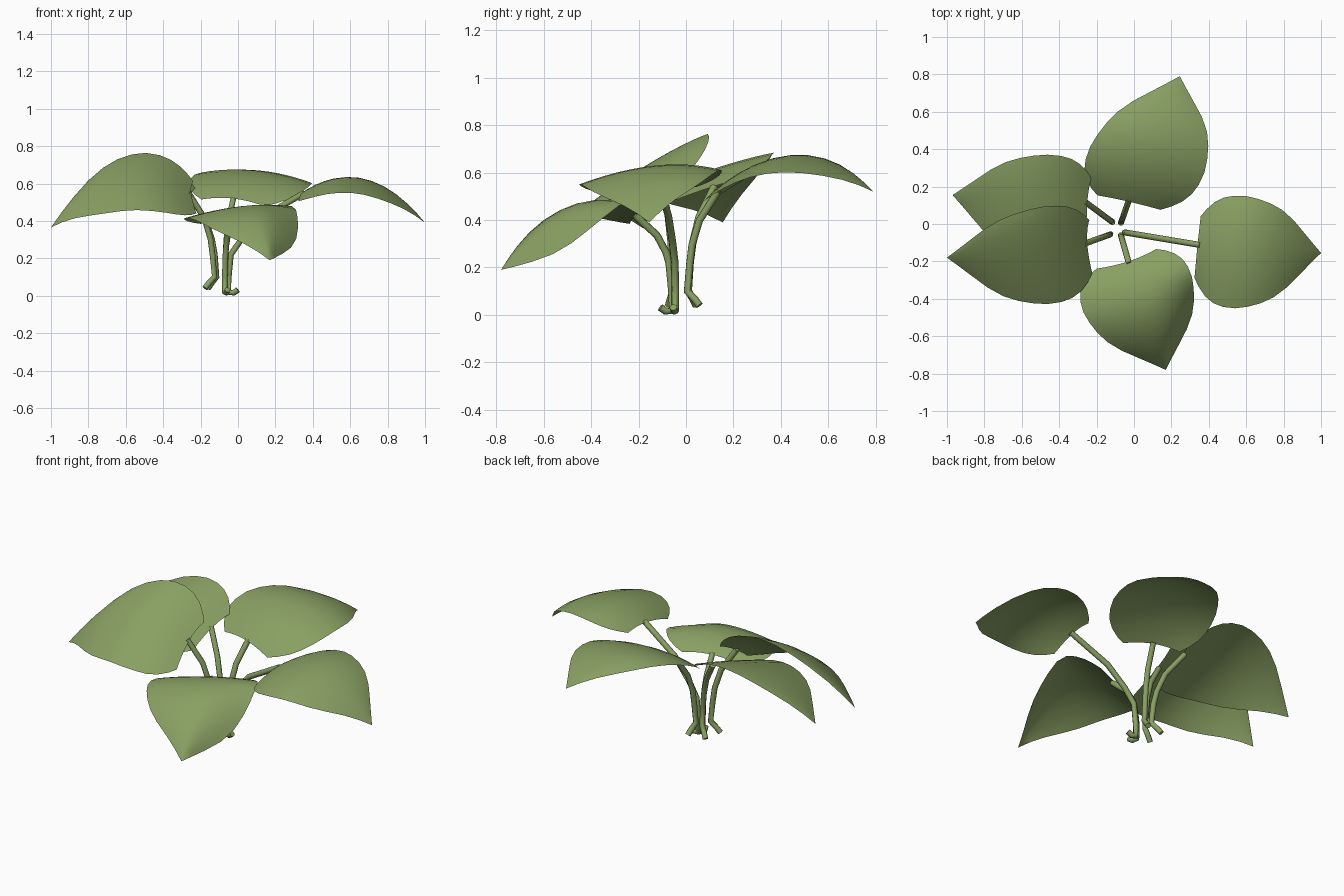
import bpy, bmesh
from mathutils import Vector as V

if "Cube" in bpy.data.objects:
    bpy.data.objects.remove(bpy.data.objects["Cube"])

green = bpy.data.materials.new("leaf_green")
green.diffuse_color = (0.25, 0.35, 0.125, 1)
green.use_nodes = True
green.node_tree.nodes["Principled BSDF"].inputs["Base Color"].default_value = green.diffuse_color

# Shared blade outline: (position along the midrib, relative half width)
OUTLINE = [(0, .55), (.04, .69), (.1, .84), (.17, .94), (.25, .99), (.35, 1), (.45, .96),
           (.55, .89), (.65, .78), (.75, .6), (.85, .36), (.93, .165), (1, 0)]
HALF = 6

# name, blade base, blade tip, left and right half-width vectors, arch, side curl
LEAVES = [
    ("right", (.34, -.11, .55), (1, -.155, .39), (.03, .275, -.02), (-.03, -.325, -.08), .15, 0),
    ("back", (-.03, .12, .52), (.245, .79, .52), (-.3, .06, -.01), (.31, -.08, -.075), .15, 0),
    ("back_left", (-.25, .11, .54), (-.97, .155, .39), (0, -.33, -.12), (.04, .245, .065), .145, 0),
    ("front_left", (-.25, -.1, .55), (-1, -.18, .365), (.05, -.3, -.2), (.02, .22, .11), .185, 0),
    ("front", (-.03, -.2, .42), (.17, -.78, .19), (.27, .12, 0), (-.31, -.07, -.065), .155, -.4),
]

# name -> foot of the stem (x, y), and whether the foot curls along the ground
STEMS = {
    "right": ((-.05, -.045), True),
    "back": ((-.07, .005), False),
    "back_left": ((-.115, .01), False),
    "front_left": ((-.125, -.055), False),
    "front": ((-.07, -.06), True),
}


def make_leaf(name, base, tip, left, right, arch, curl):
    base, tip, left, right = V(base), V(tip), V(left), V(right)
    tilt, dome = (left - right) / 2, (left + right) / 2
    bm = bmesh.new()
    rows = []
    for t, w in OUTLINE:
        mid = base.lerp(tip, t) + V((0, 0, arch * 4 * t * (1 - t)))
        row = []
        for i in range(-HALF, HALF + 1):
            s = i / HALF
            p = mid + tilt * (s * w) + dome * (s * s * w)
            p.z += curl * max(s, 0) ** 2 * w * max(t - .3, 0)
            row.append(bm.verts.new(p))
        rows.append(row)
    for a, b in zip(rows, rows[1:]):
        for i in range(2 * HALF):
            bm.faces.new((a[i], a[i + 1], b[i + 1], b[i]))
    bmesh.ops.remove_doubles(bm, verts=bm.verts, dist=1e-5)
    bm.normal_update()
    if sum(f.normal.z for f in bm.faces) < 0:
        bmesh.ops.reverse_faces(bm, faces=bm.faces)
    for f in bm.faces:
        f.smooth = True
    me = bpy.data.meshes.new(name + "_leaf")
    bm.to_mesh(me)
    bm.free()
    me.materials.append(green)
    bpy.context.collection.objects.link(bpy.data.objects.new(name + "_leaf", me))


def make_stem(name, end):
    (x, y), curled = STEMS[name]
    end, root = V(end), V((x, y, 0))
    flat = V((end.x - x, end.y - y, 0))
    d = flat.normalized()
    up = V((0, 0, 1))
    if curled:   # foot lies on the ground and turns up at its end
        pts = [root + d * .05 + up * .032, root + d * .028 + up * .016, root + up * .018]
    else:        # foot hangs outward
        pts = [root + d * .055 + up * .04, root + d * .035 + up * .065]
    rise = end.z - .2
    pts += [root + up * .1, root + d * .012 + up * .22,
            root + flat * .18 + up * (.2 + rise * .3),
            root + flat * .45 + up * (.2 + rise * .62), end + d * .015]
    cu = bpy.data.curves.new(name + "_stem", "CURVE")
    cu.dimensions = "3D"
    cu.bevel_depth = .016
    cu.bevel_resolution = 2
    cu.use_fill_caps = True
    sp = cu.splines.new("POLY")
    sp.points.add(len(pts) - 1)
    for q, p in zip(sp.points, pts):
        q.co = (*p, 1)
    sp.use_smooth = True
    cu.materials.append(green)
    bpy.context.collection.objects.link(bpy.data.objects.new(name + "_stem", cu))


for leaf in LEAVES:
    make_leaf(*leaf)
    make_stem(leaf[0], leaf[1])
